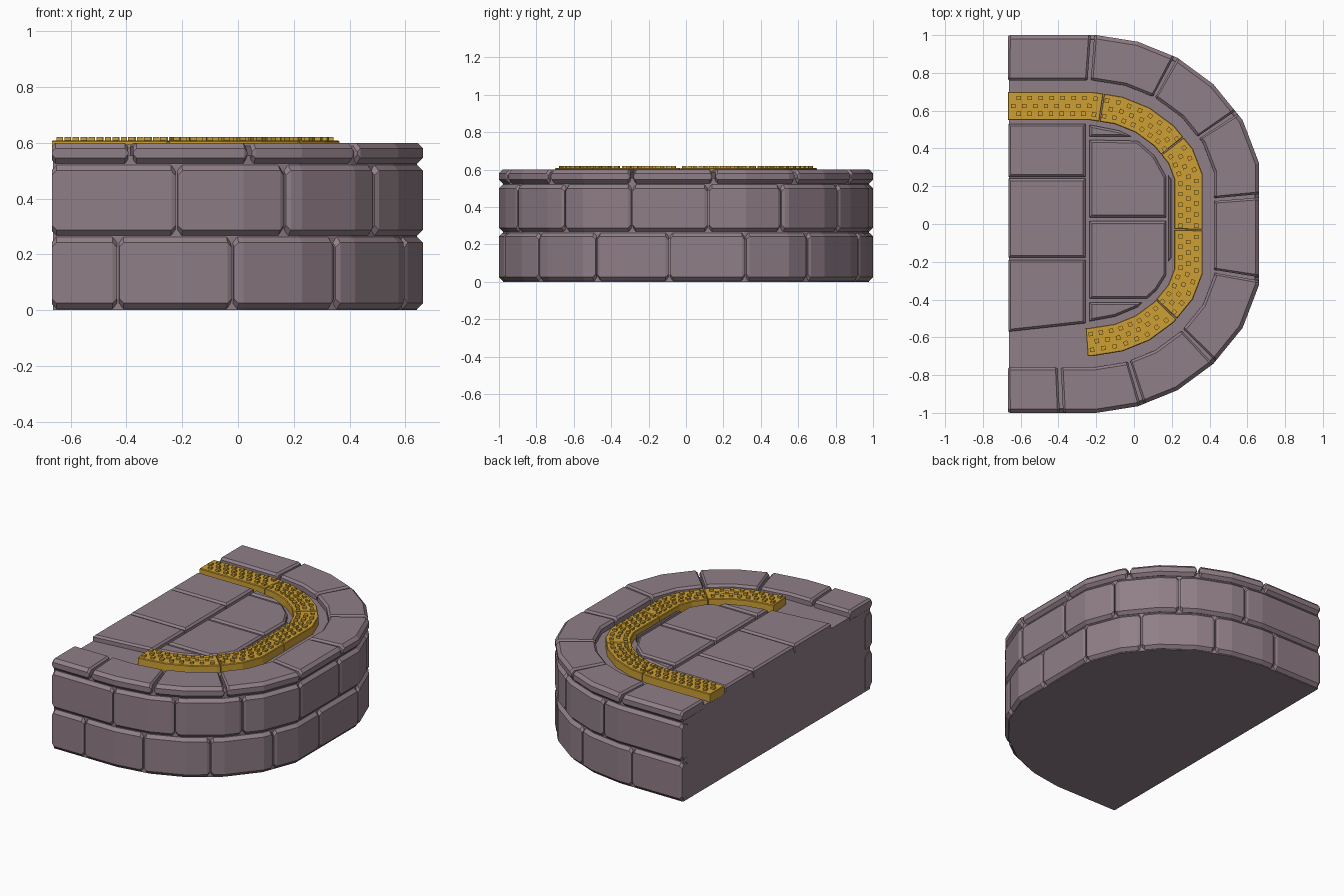
import bpy, bmesh
from mathutils import Vector as V

if "Cube" in bpy.data.objects:
    bpy.data.objects.remove(bpy.data.objects["Cube"])


def material(name, rgb):
    m = bpy.data.materials.new(name)
    m.diffuse_color = (*rgb, 1)
    m.use_nodes = True
    m.node_tree.nodes["Principled BSDF"].inputs["Base Color"].default_value = m.diffuse_color
    return m


STONE = material("mauve stone", (0.28, 0.21, 0.243))
GOLD = material("gold", (0.61, 0.35, 0.034))


def finish(name, bm, mat):
    bmesh.ops.recalc_face_normals(bm, faces=bm.faces)
    me = bpy.data.meshes.new(name)
    bm.to_mesh(me)
    bm.free()
    me.materials.append(mat)
    ob = bpy.data.objects.new(name, me)
    bpy.context.collection.objects.link(ob)
    return ob


def left(d):
    return V((-d.y, d.x))


def mitre(a, b):
    n = left(a) + left(b)
    return n * (2 / n.length_squared)


class Path:
    """Open polyline with inward mitres, sampled by distance."""

    def __init__(self, pts):
        self.p = [V(q) for q in pts]
        dirs = [(b - a).normalized() for a, b in zip(self.p, self.p[1:])]
        self.n = [left(dirs[0])] + [mitre(a, b) for a, b in zip(dirs, dirs[1:])] + [left(dirs[-1])]
        self.s = [0]
        for a, b in zip(self.p, self.p[1:]):
            self.s.append(self.s[-1] + (b - a).length)
        self.len = self.s[-1]

    def at(self, s, d=0):
        i = max(k for k in range(len(self.p) - 1) if k == 0 or self.s[k] <= s)
        t = (s - self.s[i]) / (self.s[i + 1] - self.s[i])
        return self.p[i].lerp(self.p[i + 1], t) + self.n[i].lerp(self.n[i + 1], t) * d

    def find(self, q):
        return min((k * self.len / 2000 for k in range(2001)),
                   key=lambda s: (self.at(s) - V(q)).length)

    def offset(self, d):
        return [p + n * d for p, n in zip(self.p, self.n)]


def block(bm, path, s0, s1, d0, d1, z0, z1, c, ci, end):
    """Chamfered block following a path; c = outer chamfer, ci = inner chamfer."""
    def ring(s, k):
        a, b, lo, hi = d0 + k * .4, d1 - k * .4, z0 + k, z1 - k
        prof = [(a, lo + c), (a, hi - c), (a + c, hi), (b - ci, hi),
                (b, hi - ci), (b, lo), (a + c, lo)]
        return [bm.verts.new((*path.at(s, d), z)) for d, z in prof]
    mids = [s for s in path.s if s0 + end + .002 < s < s1 - end - .002]
    rings = [ring(s0, end), ring(s0 + end, 0)] + [ring(s, 0) for s in mids]
    rings += [ring(s1 - end, 0), ring(s1, end)]
    for r, q in zip(rings, rings[1:]):
        for k in range(7):
            j = (k + 1) % 7
            bm.faces.new((r[k], r[j], q[j], q[k]))
    bm.faces.new(rings[0])
    bm.faces.new(rings[-1])


def course(name, path, joints, gap, mat, *dims, ends=None):
    bm = bmesh.new()
    a, b = ends or (0, path.len)
    cuts = [a] + sorted(path.find(q) for q in joints) + [b]
    for i, (s0, s1) in enumerate(zip(cuts, cuts[1:])):
        block(bm, path, s0 + (gap if i else 0), s1 - (gap if i < len(cuts) - 2 else 0), *dims)
    return finish(name, bm, mat)


def prism(bm, rings):
    vs = [[bm.verts.new((p.x, p.y, z)) for p in pts] for pts, z in rings]
    n = len(vs[0])
    for r, q in zip(vs, vs[1:]):
        for k in range(n):
            j = (k + 1) % n
            bm.faces.new((r[k], r[j], q[j], q[k]))
    bm.faces.new(vs[0])
    bm.faces.new(vs[-1])


def inset(pts, d):
    n = len(pts)
    dirs = [(pts[(i + 1) % n] - pts[i]).normalized() for i in range(n)]
    return [pts[i] + mitre(dirs[i - 1], dirs[i]) * d for i in range(n)]


# D-shaped outline, front left round to back left
half = [(-.667, -1), (-.2, -1), (.02, -.965), (.23, -.88), (.42, -.74), (.575, -.55), (.663, -.32)]
outer = Path(half + [(x, -y) for x, y in reversed(half)])

# solid core
bm = bmesh.new()
core = outer.offset(.022)
for p in (core[0], core[-1]):
    p.x = -.663
prism(bm, [(core, 0), (core, .555)])
finish("core", bm, STONE)

# three courses of bricks
course("lower_bricks", outer,
       [(-.43, -1), (-.02, -.96), (.35, -.79), (.6, -.48), (.66, -.09), (.66, .32),
        (.5, .66), (.12, .93), (-.3, 1)],
       .004, STONE, 0, .08, .005, .262, .02, .02, .016)
course("middle_bricks", outer,
       [(-.22, -1), (.17, -.9), (.49, -.65), (.66, -.29), (.66, .12), (.59, .51),
        (.32, .82), (-.08, .98)],
       .004, STONE, 0, .08, .268, .52, .02, .02, .016)
course("top_rim_bricks", outer,
       [(-.385, -1), (.04, -.95), (.42, -.73), (.66, -.29), (.66, .15), (.54, .59),
        (.22, .88), (-.22, 1)],
       .009, STONE, 0, .24, .526, .6, .02, .014, .012)

# paving slabs inside the rim
slabs = [
    [(-.665, .25), (-.258, .25), (-.258, .53), (-.665, .53)],
    [(-.665, -.178), (-.258, -.178), (-.258, .24), (-.665, .24)],
    [(-.665, -.57), (-.258, -.525), (-.258, -.19), (-.665, -.19)],
    [(-.235, .035), (.17, .035), (.17, .25), (.11, .36), (.02, .44), (-.235, .445)],
    [(-.235, -.395), (.07, -.395), (.12, -.35), (.17, -.27), (.17, .015), (-.235, .015)],
    [(-.235, .462), (-.01, .462), (-.08, .495), (-.235, .525)],
    [(-.235, -.515), (-.1, -.49), (.02, -.44), (.045, -.415), (-.235, -.415)],
    [(.18, -.2), (.198, -.18), (.198, .24), (.18, .26)],
]
bm = bmesh.new()
for s in slabs:
    s = [V(q) for q in s]
    c = .012 if max(p.x for p in s) - min(p.x for p in s) > .1 else .005
    prism(bm, [(s, .54), (s, .594 - c), (inset(s, c), .594)])
finish("paving_slabs", bm, STONE)

# gold inlaid band with joints
band = Path(outer.offset(.375))
start = band.find((-.25, -.625))
gold_joints = [(.17, -.45), (.295, -.03), (.2, .41), (-.17, .625)]
course("gold_band", band, gold_joints, .002, GOLD,
       -.075, .075, .55, .608, .004, .004, .003, ends=(start, band.len))

# staggered square studs on the band
bm = bmesh.new()
cuts = [band.find(q) for q in gold_joints]
step = .0575
for row, d in enumerate((-.042, 0, .042)):
    s = start + .025 + (step / 2 if row == 1 else 0)
    while s < band.len - .015:
        if all(abs(s - c) > .014 for c in cuts):
            p = band.at(s, d)
            t = (band.at(min(s + .011, band.len), d) - band.at(s - .011, d)).normalized() * .0115
            n = left(t)
            sq = [p - t - n, p + t - n, p + t + n, p - t + n]
            prism(bm, [(sq, .605), (sq, .62)])
        s += step
finish("gold_studs", bm, GOLD)
